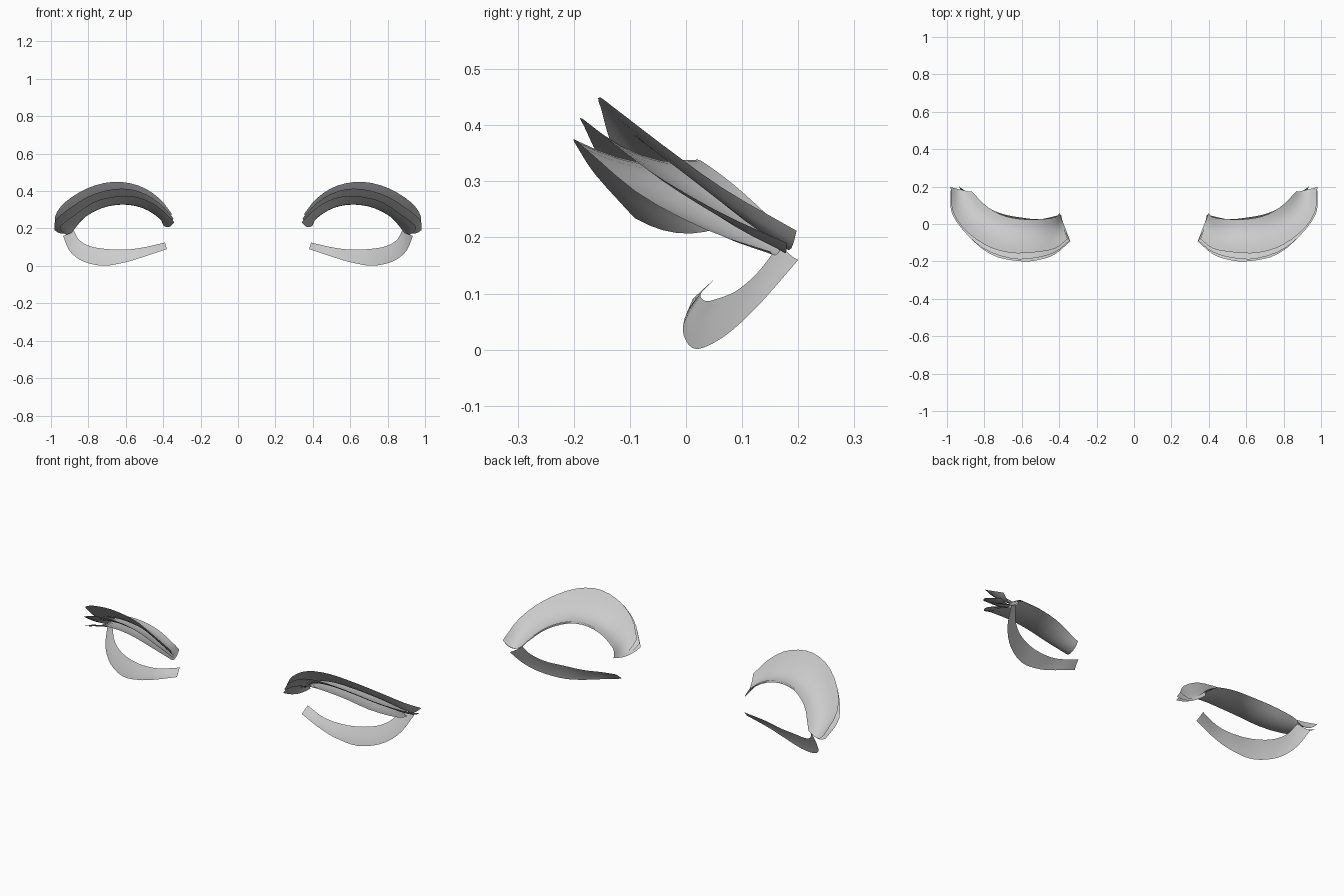
import bpy
from mathutils import Vector

grey = bpy.data.materials.new("soft grey")
grey.diffuse_color = (0.6, 0.6, 0.6, 1.0)


def spline(points, t):
    """Point at t (0..1) on a smooth curve through the given points."""
    p = [Vector(q) for q in points]
    p = [2 * p[0] - p[1]] + p + [2 * p[-1] - p[-2]]
    s = t * (len(p) - 3)
    i = min(int(s), len(p) - 4)
    f = s - i
    a, b, c, d = p[i:i + 4]
    return 0.5 * (2 * b + (c - a) * f + (2 * a - 5 * b + 4 * c - d) * f * f
                  + (3 * b - a - 3 * c + d) * f ** 3)


def lash_sheet(name, root, tip, bow, shift=(0, 0, 0), cols=20, rows=6):
    """Curved sheet from the root edge to the tip edge, mirrored to both eyes."""
    verts, faces = [], []
    for i in range(cols + 1):
        r = spline(root, i / cols) + Vector(shift)
        t = spline(tip, i / cols)
        for j in range(rows + 1):
            v = j / rows
            verts.append(r.lerp(t, v) + Vector(bow) * 4 * v * (1 - v))
    n = rows + 1
    for i in range(cols):
        for j in range(rows):
            k = i * n + j
            faces.append((k, k + 1, k + n + 1, k + n))
    mesh = bpy.data.meshes.new(name)
    mesh.from_pydata(verts, [], faces)
    mesh.materials.append(grey)
    mesh.shade_smooth()
    obj = bpy.data.objects.new(name, mesh)
    bpy.context.collection.objects.link(obj)
    obj.modifiers.new("both eyes", 'MIRROR').use_mirror_merge = False
    return obj


# Upper lashes: three layers fanning out from one lid line
lid = [(0.40, 0.053, 0.225), (0.42, 0.03, 0.262), (0.50, 0.02, 0.315),
       (0.60, 0.02, 0.338), (0.70, 0.04, 0.328), (0.79, 0.09, 0.29),
       (0.85, 0.15, 0.235), (0.87, 0.17, 0.21)]

lash_sheet("upper_lash_top", lid,
           [(0.355, -0.08, 0.28), (0.42, -0.13, 0.36), (0.52, -0.15, 0.425),
            (0.65, -0.155, 0.45), (0.78, -0.12, 0.425), (0.90, -0.035, 0.36),
            (0.97, 0.07, 0.285), (0.98, 0.197, 0.212)], (0, 0, -0.034))

lash_sheet("upper_lash_middle", lid,
           [(0.345, -0.09, 0.255), (0.42, -0.15, 0.335), (0.52, -0.18, 0.395),
            (0.64, -0.187, 0.413), (0.78, -0.145, 0.38), (0.89, -0.06, 0.315),
            (0.975, 0.06, 0.245), (0.98, 0.18, 0.19)],
           (0, 0, -0.026), (0, 0.004, -0.004))

lash_sheet("upper_lash_bottom", lid,
           [(0.34, -0.092, 0.235), (0.42, -0.16, 0.31), (0.50, -0.19, 0.355),
            (0.60, -0.2, 0.375), (0.75, -0.17, 0.35), (0.87, -0.08, 0.275),
            (0.95, 0.04, 0.212), (0.935, 0.15, 0.175)],
           (0, 0, -0.018), (0, 0.006, -0.008))

# Lower lashes: one sheet sweeping under the eye
lash_sheet("lower_lash",
           [(0.39, 0.05, 0.125), (0.50, 0.026, 0.10), (0.60, 0.034, 0.087),
            (0.70, 0.053, 0.09), (0.79, 0.09, 0.105), (0.85, 0.13, 0.14),
            (0.88, 0.17, 0.193)],
           [(0.38, 0.012, 0.09), (0.50, -0.004, 0.05), (0.60, -0.002, 0.02),
            (0.72, 0.02, 0.001), (0.83, 0.07, 0.025), (0.90, 0.13, 0.08),
            (0.935, 0.2, 0.16)], (0, -0.004, -0.003))
